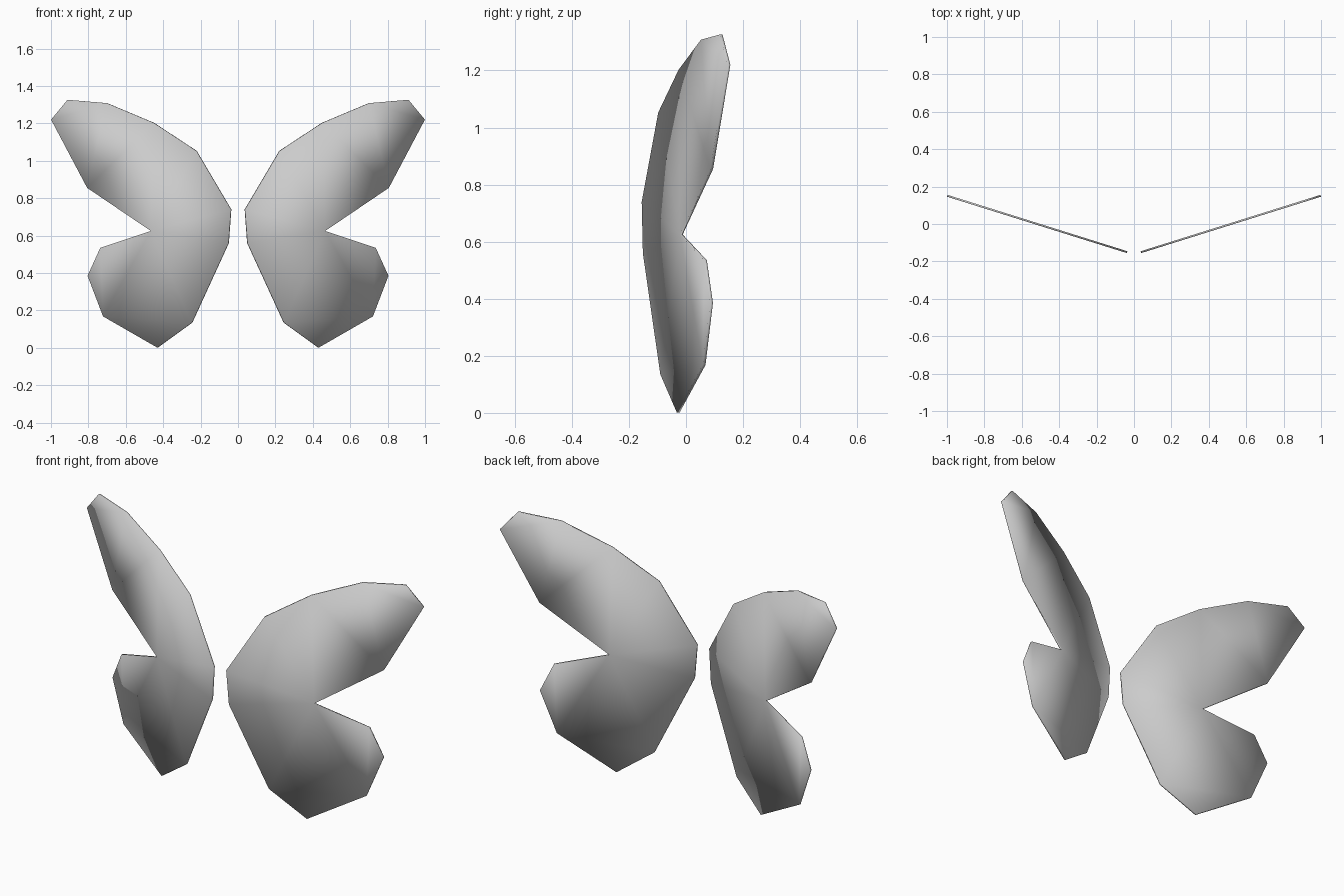
import bpy, bmesh

if "Cube" in bpy.data.objects:
    bpy.data.objects.remove(bpy.data.objects["Cube"])

# Wing outline as seen from the front (x, z), right side
OUTLINE = [(0.037, 0.74), (0.222, 1.053), (0.45, 1.203), (0.70, 1.308),
           (0.91, 1.326), (0.998, 1.22), (0.805, 0.855), (0.465, 0.625),
           (0.735, 0.535), (0.803, 0.385), (0.72, 0.168), (0.43, 0.001),
           (0.245, 0.135), (0.05, 0.56)]
THICK = 0.01


def wing(name, side):
    # Flat plate swept back away from the centre line
    bm = bmesh.new()
    verts = [bm.verts.new((side * x, -0.1505 + (x - 0.037) * 0.3135, z))
             for x, z in OUTLINE]
    face = bm.faces.new(verts)
    bm.normal_update()
    normal = face.normal.copy()
    bmesh.ops.translate(bm, verts=verts, vec=-normal * THICK / 2)
    ext = bmesh.ops.extrude_face_region(bm, geom=[face], use_keep_orig=True)
    top = [g for g in ext["geom"] if isinstance(g, bmesh.types.BMVert)]
    bmesh.ops.translate(bm, verts=top, vec=normal * THICK)
    bmesh.ops.triangulate(bm, faces=[f for f in bm.faces if len(f.verts) > 4])
    bmesh.ops.recalc_face_normals(bm, faces=bm.faces)
    # Fully smooth shading gives the soft pillowed look
    for f in bm.faces:
        f.smooth = True
    mesh = bpy.data.meshes.new(name)
    bm.to_mesh(mesh)
    bm.free()
    bpy.context.collection.objects.link(bpy.data.objects.new(name, mesh))


wing("right_wing", 1)
wing("left_wing", -1)
